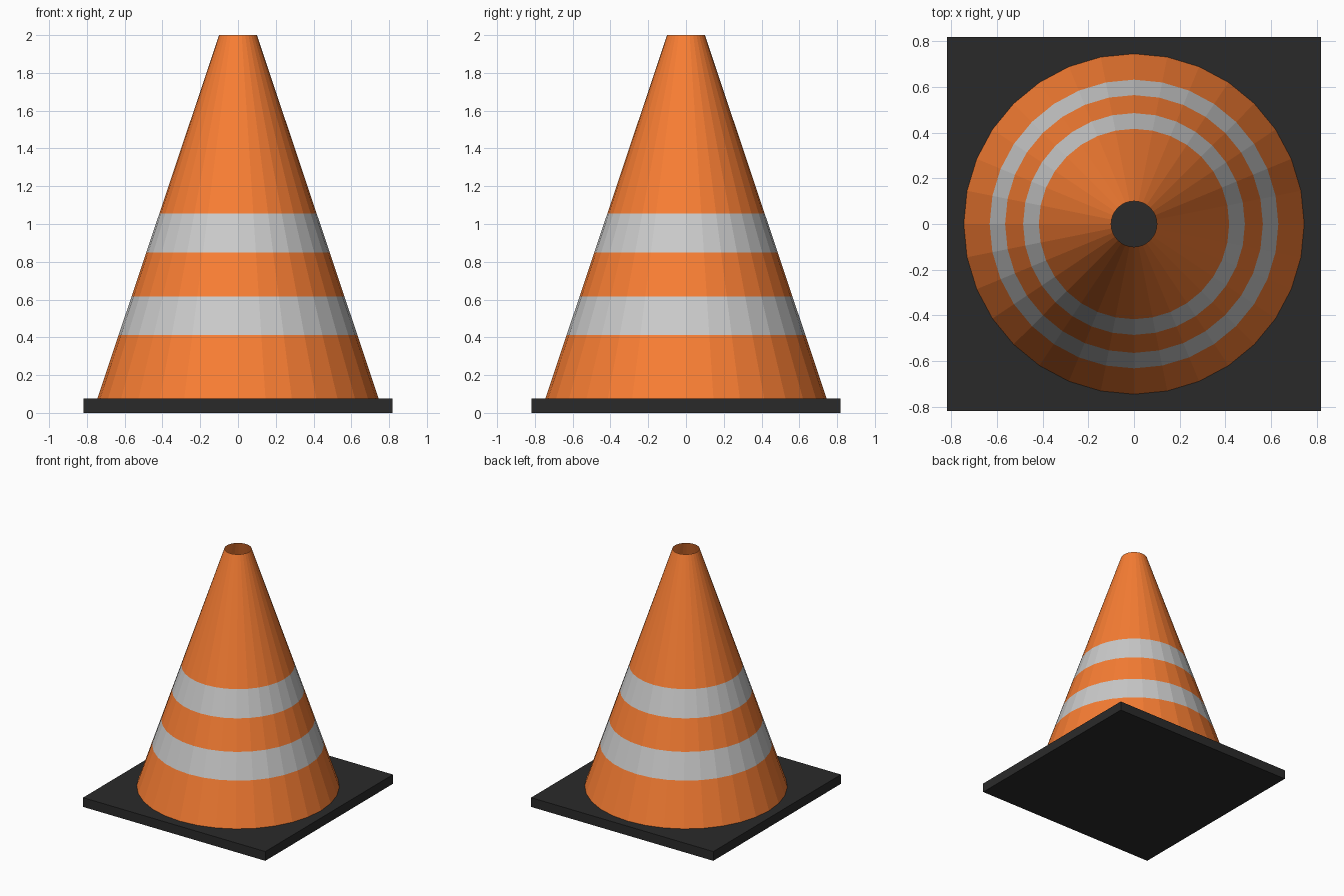
import bpy
import bmesh
import math

if "Cube" in bpy.data.objects:
    bpy.data.objects.remove(bpy.data.objects["Cube"])

SIDES = 32
BASE_TOP, HEIGHT = 0.075, 2.0
R_BOTTOM, R_TOP = 0.745, 0.10


def material(name, color):
    mat = bpy.data.materials.new(name)
    mat.diffuse_color = (*color, 1.0)
    mat.use_nodes = True
    mat.node_tree.nodes["Principled BSDF"].inputs["Base Color"].default_value = mat.diffuse_color
    return mat


def add_object(name, bm, mats):
    mesh = bpy.data.meshes.new(name)
    bm.to_mesh(mesh)
    bm.free()
    for mat in mats:
        mesh.materials.append(mat)
    obj = bpy.data.objects.new(name, mesh)
    bpy.context.collection.objects.link(obj)
    return obj


def radius_at(z):
    t = (z - BASE_TOP) / (HEIGHT - BASE_TOP)
    return R_BOTTOM + (R_TOP - R_BOTTOM) * t


orange = material("orange_plastic", (0.95, 0.21, 0.034))
white = material("reflective_band", (0.8, 0.8, 0.8))
black = material("black_rubber", (0.023, 0.023, 0.023))

# Square base plate
bm = bmesh.new()
bmesh.ops.create_cube(bm, size=1.0)
bmesh.ops.scale(bm, vec=(1.635, 1.635, BASE_TOP), verts=bm.verts)
bmesh.ops.translate(bm, vec=(0, 0, BASE_TOP / 2), verts=bm.verts)
add_object("base_plate", bm, [black])

# Open cone shell, with alternating orange and reflective bands
levels = [BASE_TOP, 0.413, 0.615, 0.85, 1.055, HEIGHT]
bm = bmesh.new()
rings = []
for z in levels:
    r = radius_at(z)
    angles = [2 * math.pi * i / SIDES for i in range(SIDES)]
    rings.append([bm.verts.new((r * math.cos(a), r * math.sin(a), z)) for a in angles])
for band, (low, high) in enumerate(zip(rings, rings[1:])):
    for i in range(SIDES):
        j = (i + 1) % SIDES
        face = bm.faces.new((low[i], low[j], high[j], high[i]))
        face.material_index = band % 2
add_object("cone_shell", bm, [orange, white])
